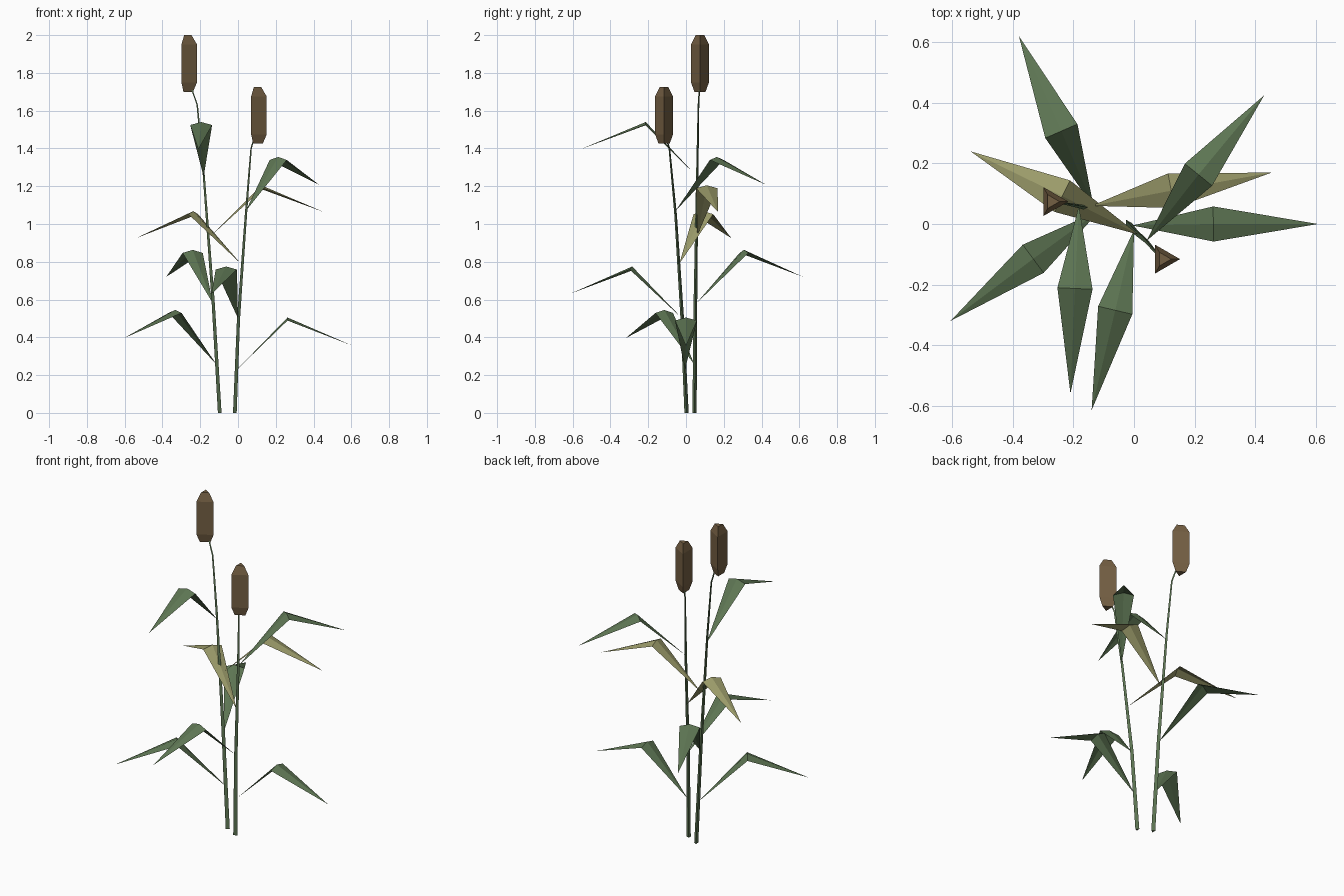
import bpy, math
from mathutils import Vector

if "Cube" in bpy.data.objects:
    bpy.data.objects.remove(bpy.data.objects["Cube"])

def material(name, rgb):
    m = bpy.data.materials.new(name)
    m.diffuse_color = (*rgb, 1)
    m.use_nodes = True
    m.node_tree.nodes["Principled BSDF"].inputs["Base Color"].default_value = m.diffuse_color
    return m

GREEN = material("leaf green", (0.112, 0.182, 0.088))
YELLOW = material("dry yellow green", (0.33, 0.33, 0.145))
BROWN = material("seed head brown", (0.175, 0.115, 0.056))

def add_mesh(name, verts, faces, mat):
    me = bpy.data.meshes.new(name)
    me.from_pydata([tuple(v) for v in verts], [], faces)
    me.materials.append(mat)
    ob = bpy.data.objects.new(name, me)
    bpy.context.collection.objects.link(ob)
    return ob

def loft(name, rings, mat, n=3):
    """Capped tube through (x, y, z, radius) rings with n sides, one corner facing +x."""
    verts, faces = [], []
    for x, y, z, r in rings:
        for i in range(n):
            a = 2 * math.pi * i / n
            verts.append((x + r * math.cos(a), y + r * math.sin(a), z))
    for k in range(len(rings) - 1):
        for i in range(n):
            j = (i + 1) % n
            faces.append((k*n + i, k*n + j, (k+1)*n + j, (k+1)*n + i))
    faces.append(tuple(reversed(range(n))))
    faces.append(tuple(range((len(rings) - 1) * n, len(rings) * n)))
    return add_mesh(name, verts, faces, mat)

def leaf(name, base, mid, tip, mat, half=0.058, drop=0.016):
    """Folded leaf: rises from base to a wide ridge, then droops to the tip."""
    base, mid, tip = Vector(base), Vector(mid), Vector(tip)
    d = tip - base
    side = Vector((-d.y, d.x, 0)).normalized() * half
    down = Vector((0, 0, -drop))
    verts = [base, mid + side + down, mid, mid - side + down, tip]
    faces = [(0, 2, 1), (0, 3, 2), (1, 2, 4), (2, 3, 4)]
    return add_mesh(name, verts, faces, mat)

def seed_head(name, x, y, z):
    loft(name, [(x, y, z, 0.034), (x, y, z + 0.05, 0.055),
                (x, y, z + 0.25, 0.055), (x, y, z + 0.30, 0.026)], BROWN)

# Stems
loft("tall_stem", [(-0.10, 0.045, 0, 0.013), (-0.135, 0.05, 0.6, 0.011),
                   (-0.185, 0.06, 1.285, 0.007), (-0.217, 0.066, 1.63, 0.005),
                   (-0.258, 0.073, 1.75, 0.004)], GREEN)
loft("short_stem", [(-0.02, 0.003, 0, 0.013), (0.0, -0.02, 0.5, 0.011),
                    (0.04, -0.055, 1.05, 0.008), (0.068, -0.088, 1.40, 0.005),
                    (0.09, -0.11, 1.47, 0.004)], GREEN)

# Seed heads
seed_head("tall_seed_head", -0.272, 0.074, 1.70)
seed_head("short_seed_head", 0.097, -0.116, 1.425)

# Leaves: base, ridge point, tip
LEAVES = [
    ("tall_leaf_1", (-0.113, 0.045, 0.255), (-0.333, -0.115, 0.545), (-0.606, -0.32, 0.395), GREEN),
    ("tall_leaf_2", (-0.133, 0.055, 0.58), (-0.24, 0.307, 0.863), (-0.38, 0.62, 0.72), GREEN),
    ("tall_leaf_3", (-0.14, 0.06, 0.94), (0.123, 0.11, 1.205), (0.455, 0.17, 1.063), YELLOW),
    ("tall_leaf_4", (-0.182, 0.06, 1.25), (-0.195, -0.213, 1.54), (-0.21, -0.56, 1.395), GREEN),
    ("short_leaf_1", (-0.005, -0.005, 0.23), (0.262, 0.0, 0.505), (0.608, 0.0, 0.355), GREEN),
    ("short_leaf_2", (0.0, -0.02, 0.50), (-0.062, -0.285, 0.775), (-0.14, -0.615, 0.63), GREEN),
    ("short_leaf_3", (0.015, -0.035, 0.79), (-0.237, 0.092, 1.068), (-0.54, 0.24, 0.925), YELLOW),
    ("short_leaf_4", (0.042, -0.055, 1.07), (0.213, 0.163, 1.355), (0.43, 0.425, 1.207), GREEN),
]
for args in LEAVES:
    leaf(*args)
